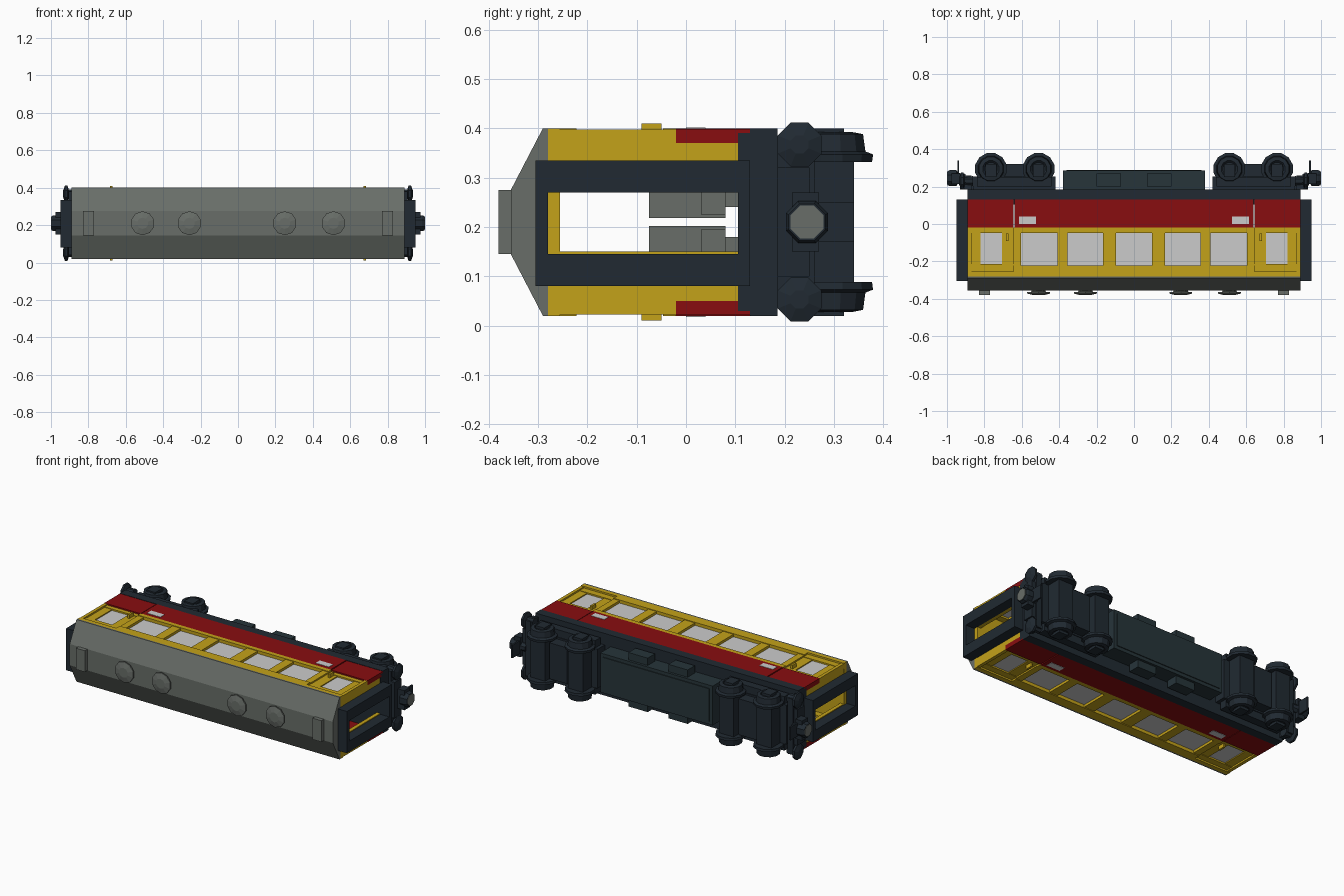
import bpy, bmesh, math
from mathutils import Matrix, Vector

ZC = 0.21  # carriage lies on its side: z is its width, -y its roof


def mat(name, c):
    m = bpy.data.materials.new(name)
    m.diffuse_color = (*c, 1)
    return m


DARK = mat("dark_steel", (0.015, 0.023, 0.032))
BELLY = mat("underbody", (0.02, 0.035, 0.042))
YELLOW = mat("yellow_paint", (0.55, 0.36, 0.01))
RED = mat("red_paint", (0.25, 0.004, 0.005))
ROOF = mat("roof_grey", (0.14, 0.155, 0.14))
PALE = mat("pale_grey", (0.55, 0.55, 0.55))


def finish(name, bm, m):
    bmesh.ops.recalc_face_normals(bm, faces=bm.faces)
    me = bpy.data.meshes.new(name)
    bm.to_mesh(me)
    bm.free()
    me.materials.append(m)
    ob = bpy.data.objects.new(name, me)
    bpy.context.collection.objects.link(ob)
    return ob


def boxes(name, items, m):
    # each item is x0, x1, y0, y1, z0, z1
    bm = bmesh.new()
    for x0, x1, y0, y1, z0, z1 in items:
        mt = Matrix.Translation(((x0 + x1) / 2, (y0 + y1) / 2, (z0 + z1) / 2)) @ \
            Matrix.Diagonal((abs(x1 - x0), abs(y1 - y0), abs(z1 - z0), 1))
        bmesh.ops.create_cube(bm, size=1, matrix=mt)
    return finish(name, bm, m)


def flip_x(b):
    return (-b[1], -b[0], *b[2:])


def flip_z(b):
    return (*b[:4], 2 * ZC - b[5], 2 * ZC - b[4])


def both_ends(items):
    return items + [flip_x(b) for b in items]


def both_sides(items):
    return items + [flip_z(b) for b in items]


def turned(name, centre, axis, profile, sides, m):
    # stack of (radius, distance) rings along an axis
    bm = bmesh.new()
    rot = Vector(axis).to_track_quat('Z', 'Y').to_matrix()
    rings = []
    for r, d in profile:
        rings.append([bm.verts.new(Vector(centre) + rot @ Vector((
            r * math.cos(math.tau * (i + 0.5) / sides),
            r * math.sin(math.tau * (i + 0.5) / sides), d))) for i in range(sides)])
    for a, b in zip(rings, rings[1:]):
        for i in range(sides):
            j = (i + 1) % sides
            bm.faces.new((a[i], a[j], b[j], b[i]))
    bm.faces.new(rings[0])
    bm.faces.new(rings[-1])
    return finish(name, bm, m)


# faceted roof shell
bm = bmesh.new()
prof = [(-0.28, 0.02), (-0.29, 0.02), (-0.355, 0.145), (-0.355, 0.275), (-0.29, 0.40), (-0.28, 0.40)]
face = bm.faces.new([bm.verts.new((-0.89, y, z)) for y, z in prof])
ext = bmesh.ops.extrude_face_region(bm, geom=[face])
bmesh.ops.translate(bm, vec=(1.78, 0, 0), verts=[v for v in ext["geom"] if isinstance(v, bmesh.types.BMVert)])
finish("roof", bm, ROOF)

# roof ventilators and hatches
for x in (-0.51, -0.26, 0.25, 0.51):
    turned("roof_vent", (x, -0.35, ZC), (0, -1, 0),
           [(0.04, 0), (0.04, 0.012), (0.064, 0.014), (0.064, 0.022), (0.03, 0.03)], 10, ROOF)
boxes("roof_hatches", both_ends([(0.77, 0.83, -0.38, -0.35, 0.145, 0.275)]), ROOF)

# ceiling and floor
boxes("ceiling", [(-0.89, 0.89, -0.28, -0.255, 0.025, 0.395)], YELLOW)
boxes("underframe", [(-0.89, 0.89, 0.105, 0.13, 0.03, 0.39), (-0.89, 0.89, 0.13, 0.185, 0.02, 0.40)], DARK)

# yellow window band: rails, pillars, sloped-in sills, door surrounds
walls = [(-0.645, 0.645, -0.28, -0.222, 0.37, 0.40), (-0.645, 0.645, -0.047, -0.02, 0.37, 0.40)]
for a, b in ((0.095, 0.165), (0.355, 0.41), (0.605, 0.645)):
    walls += both_ends([(a, b, -0.222, -0.047, 0.365, 0.396)])
walls += both_ends([(0.645, 0.89, -0.28, -0.215, 0.365, 0.39),
                    (0.645, 0.89, -0.047, -0.02, 0.365, 0.39),
                    (0.645, 0.705, -0.215, -0.047, 0.365, 0.387),
                    (0.82, 0.89, -0.215, -0.047, 0.365, 0.387),
                    (0.645, 0.89, -0.28, -0.255, 0.37, 0.40),
                    (0.87, 0.89, -0.26, -0.02, 0.37, 0.397)])
boxes("window_band", both_sides(walls), YELLOW)
boxes("door_handles", both_sides(both_ends([(0.672, 0.684, -0.09, -0.05, 0.38, 0.41)])), YELLOW)

# red lower sides
boxes("red_panels", both_sides([(-0.64, 0.64, -0.02, 0.13, 0.37, 0.40)] +
      both_ends([(0.645, 0.89, -0.02, 0.13, 0.37, 0.398)])), RED)

# end walls around the gangway
boxes("end_walls", both_ends(both_sides([(0.865, 0.888, -0.255, 0.13, 0.27, 0.37)])), YELLOW)

# window panes and side plates
panes = [(-0.097, 0.097, -0.224, -0.045, 0.376, 0.381)] + both_ends(
    [(a, b, -0.224, -0.045, 0.376, 0.381) for a, b in ((0.163, 0.357), (0.408, 0.607), (0.703, 0.822))])
boxes("window_panes", both_sides(panes), PALE)
boxes("side_plates", both_sides(both_ends([(0.525, 0.615, 0.0, 0.04, 0.398, 0.402)])), PALE)

# gangway frames with open middle
boxes("gangway_frames", both_ends([(0.885, 0.95, -0.305, 0.13, 0.27, 0.335),
                                   (0.885, 0.95, -0.305, 0.13, 0.08, 0.145),
                                   (0.885, 0.95, -0.305, -0.28, 0.145, 0.27),
                                   (0.885, 0.95, 0.105, 0.13, 0.145, 0.27)]), DARK)

# bench seats either side of the aisle
seats = []
for i in range(5):
    x = -0.52 + i * 0.26
    seats += [(x - 0.015, x + 0.015, -0.075, 0.08, 0.218, 0.36),
              (x - 0.075, x + 0.075, 0.03, 0.08, 0.225, 0.36),
              (x - 0.05, x + 0.05, 0.08, 0.106, 0.24, 0.34)]
boxes("seats", both_sides(seats), ROOF)

# equipment under the floor
boxes("belly_box", [(-0.38, 0.38, 0.185, 0.285, 0.09, 0.33)], BELLY)
boxes("equipment_boxes", both_sides(both_ends([(0.07, 0.2, 0.2, 0.27, 0.32, 0.375)])) +
      [(-0.36, 0.36, 0.28, 0.29, 0.11, 0.31)], BELLY)

# bogies: frames, side beams, cross beams
bogie = [(0.42, 0.86, 0.185, 0.255, 0.09, 0.33), (0.58, 0.7, 0.25, 0.32, 0.1, 0.32),
         (0.80, 0.93, 0.185, 0.25, 0.1, 0.32)]
bogie += both_sides([(0.44, 0.84, 0.2, 0.25, 0.33, 0.375)])
for x in (0.51, 0.765):
    bogie += [(x - 0.05, x + 0.05, 0.24, 0.34, 0.08, 0.34)]
    bogie += both_sides([(x - 0.03, x + 0.03, 0.25, 0.32, 0.385, 0.4)])
boxes("bogie_frames", both_ends(bogie), DARK)

# wheels with flanges
for x in (-0.765, -0.51, 0.51, 0.765):
    for s in (-1, 1):
        turned("wheel", (x, 0.295, ZC), (0, 0, s),
               [(0.085, 0.122), (0.087, 0.137), (0.071, 0.143), (0.066, 0.178), (0.045, 0.182), (0.035, 0.172)],
               12, DARK)

# buffers and couplers at each end
for e in (-1, 1):
    for s in (-1, 1):
        turned("buffer", (0, 0.23, ZC + s * 0.157), (e, 0, 0),
               [(0.028, 0.86), (0.024, 0.905), (0.048, 0.912), (0.048, 0.925), (0.02, 0.935)], 8, DARK)
    turned("coupler", (0, 0.245, ZC), (e, 0, 0),
           [(0.025, 0.9), (0.03, 0.94), (0.046, 0.95), (0.046, 0.985), (0.04, 0.998)], 8, DARK)
    turned("coupler_face", (0, 0.245, ZC), (e, 0, 0), [(0.037, 0.99), (0.036, 1.0)], 8, ROOF)
boxes("end_beams", both_ends([(0.87, 0.905, 0.185, 0.26, 0.04, 0.38),
                              (0.93, 0.975, 0.215, 0.27, 0.15, 0.27),
                              (0.935, 0.945, 0.25, 0.34, 0.17, 0.25)]), DARK)
